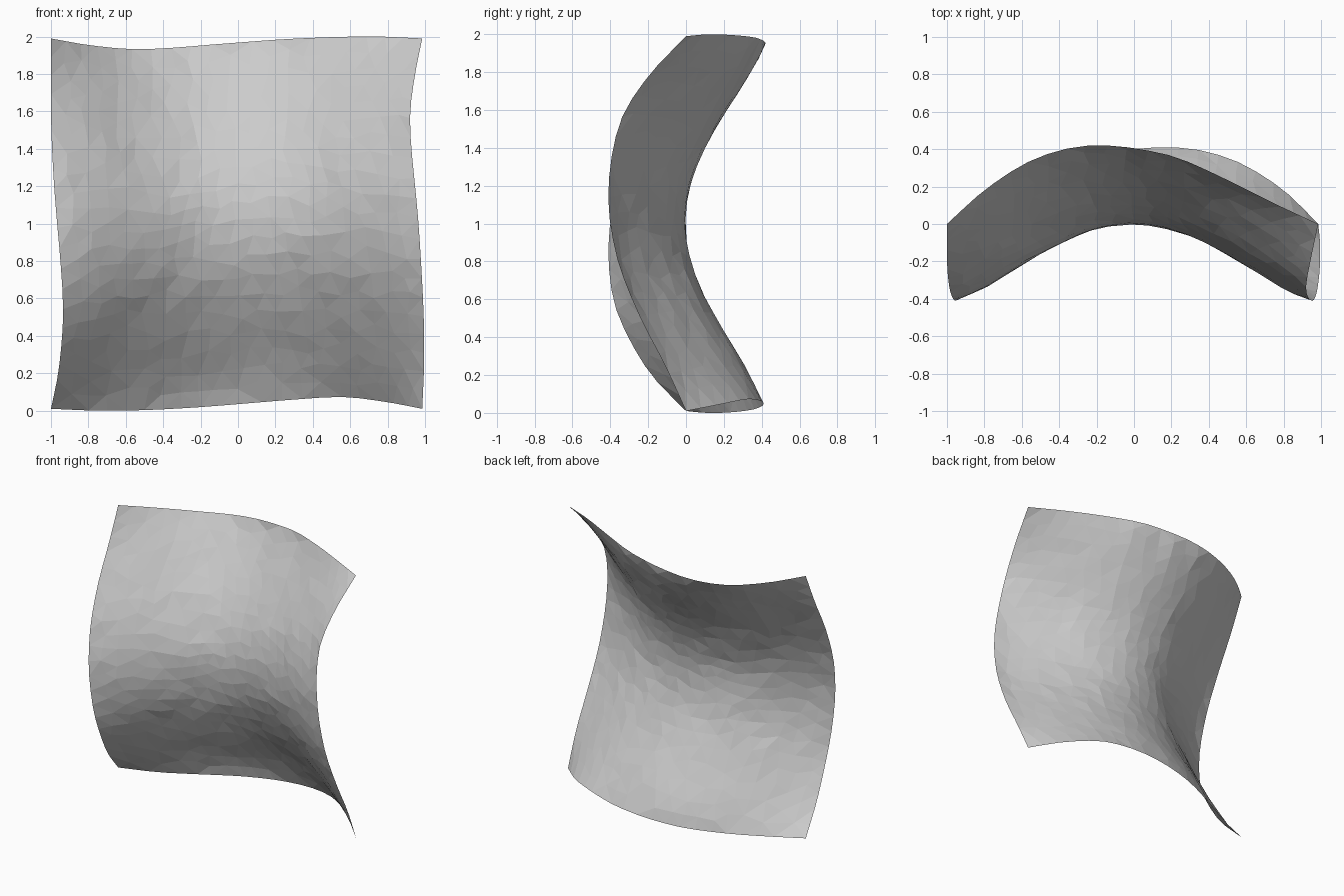
import bpy, bmesh, random
from mathutils import Vector

if "Cube" in bpy.data.objects:
    bpy.data.objects.remove(bpy.data.objects["Cube"])

N = 20
random.seed(3)


def resample(pts, n):
    """Smooth curve through pts, as n + 1 evenly spaced points."""
    p = [Vector(q) for q in pts]
    p = [2 * p[0] - p[1]] + p + [2 * p[-1] - p[-2]]
    dense = []
    for a, b, c, d in zip(p, p[1:], p[2:], p[3:]):
        for k in range(20):
            t = k / 20
            dense.append(0.5 * (2 * b + (c - a) * t + (2 * a - 5 * b + 4 * c - d) * t**2
                                + (3 * b - a - 3 * c + d) * t**3))
    dense.append(p[-2])
    dist = [0.0]
    for a, b in zip(dense, dense[1:]):
        dist.append(dist[-1] + (b - a).length)
    out, j = [], 0
    for i in range(n + 1):
        s = dist[-1] * i / n
        while j < len(dist) - 2 and dist[j + 1] < s:
            j += 1
        out.append(dense[j].lerp(dense[j + 1], (s - dist[j]) / (dist[j + 1] - dist[j])))
    return out


# Four curved boundary edges
top = resample([(-1, 0, 1.99), (-.8, .18, 1.955), (-.57, .33, 1.933), (-.35, .405, 1.94),
                (-.17, .42, 1.955), (0, .405, 1.968), (.23, .355, 1.985),
                (.5, .235, 1.997), (.75, .11, 2.0), (.985, 0, 1.99)], N)
bottom = resample([(-1, 0, .01), (-.75, .11, 0), (-.5, .235, .003), (-.23, .35, .017),
                   (0, .4, .035), (.17, .41, .049), (.35, .395, .063),
                   (.57, .325, .073), (.8, .18, .045), (.985, 0, .01)], N)
right = resample([(.985, 0, .01), (.995, -.11, .25), (.993, -.24, .5), (.98, -.35, .77),
                  (.965, -.4, 1.0), (.95, -.41, 1.17), (.93, -.39, 1.37),
                  (.92, -.33, 1.58), (.945, -.19, 1.79), (.985, 0, 1.99)], N)
left = resample([(-1, 0, .01), (-.96, -.19, .21), (-.937, -.33, .45), (-.938, -.39, .63),
                 (-.952, -.41, .83), (-.967, -.4, 1.0), (-.985, -.35, 1.23),
                 (-.998, -.24, 1.5), (-1, -.11, 1.75), (-1, 0, 1.99)], N)

# Sheet spanning the edges
bm = bmesh.new()
grid = []
for j in range(N + 1):
    v = j / N
    row = []
    for i in range(N + 1):
        u = i / N
        p = bottom[i].lerp(top[i], v) + left[j].lerp(right[j], u)
        p -= bottom[0].lerp(bottom[N], u).lerp(top[0].lerp(top[N], u), v)
        row.append(bm.verts.new(p))
    grid.append(row)
for j in range(N):
    for i in range(N):
        a, b = grid[j][i], grid[j][i + 1]
        c, d = grid[j + 1][i + 1], grid[j + 1][i]
        if random.random() < 0.5:
            bm.faces.new((a, b, c))
            bm.faces.new((a, c, d))
        else:
            bm.faces.new((a, b, d))
            bm.faces.new((b, c, d))

# Relax the interior into a taut film
inner = [v for row in grid[1:-1] for v in row[1:-1]]
for sweep in range(100):
    for v in inner:
        ring = [e.other_vert(v).co for e in v.link_edges]
        v.co = sum(ring, Vector()) / len(ring)

# Tighten the saddle so it bends at the middle and runs straighter outward
for j in range(1, N):
    for i in range(1, N):
        s, t = 2 * i / N - 1, 2 * j / N - 1
        grid[j][i].co.y += 0.27 * (t * t - s * s) * (1 - s * s) * (1 - t * t)

mesh = bpy.data.meshes.new("saddle_sheet")
bm.to_mesh(mesh)
bm.free()
sheet = bpy.data.objects.new("saddle_sheet", mesh)
bpy.context.collection.objects.link(sheet)
